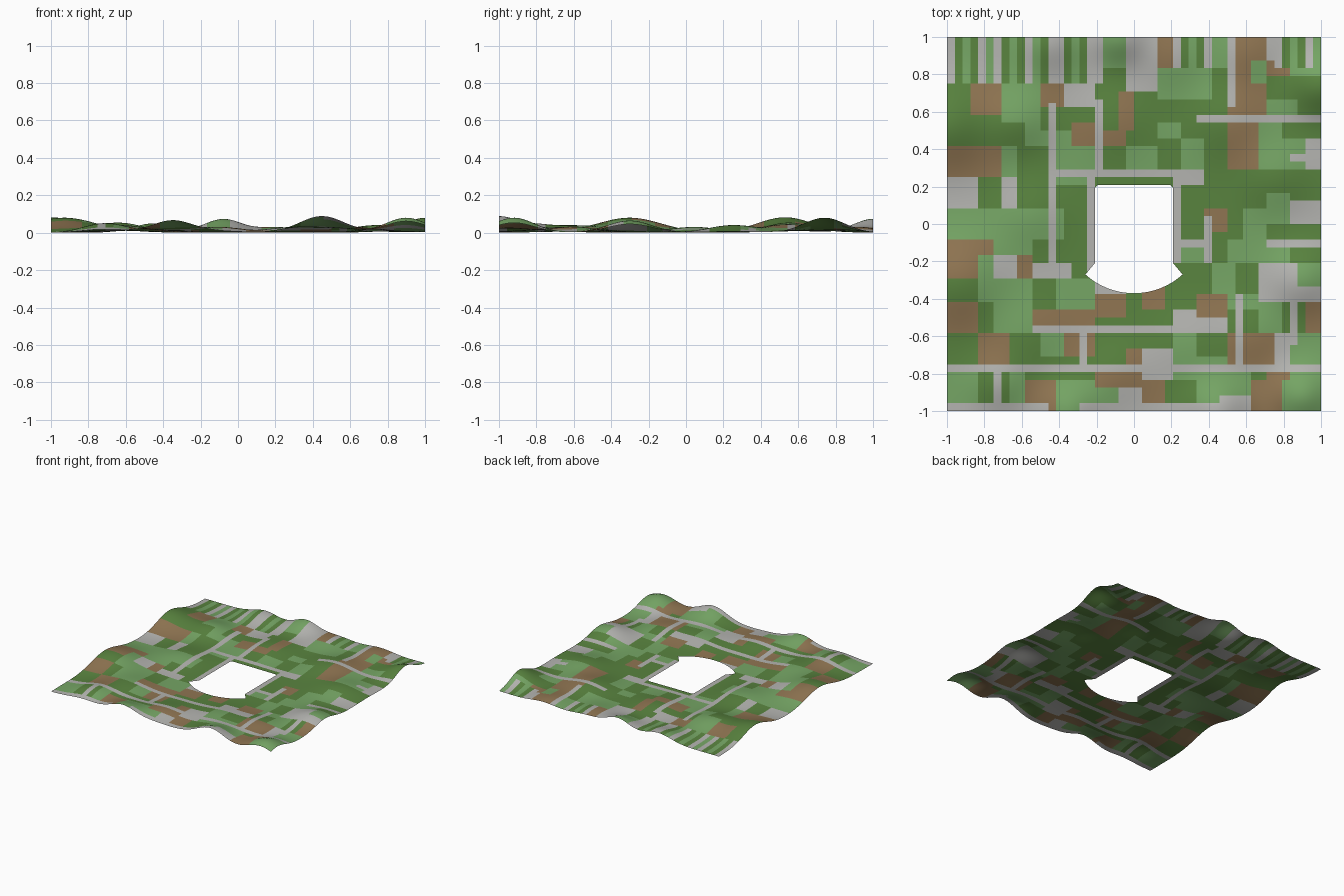
import bpy, bmesh, math, random
from mathutils import Vector

if "Cube" in bpy.data.objects:
    bpy.data.objects.remove(bpy.data.objects["Cube"])

random.seed(7)
N = 96                      # fine cells per side
CELL = 2 / N

# Hills: x, y, height, radius
HILLS = [
    (-1, .53, .082, .15), (-.93, -.3, .08, .17), (-.35, -1, .066, .11),
    (.45, -1, .088, .12), (.9, -.92, .08, .11), (1, .74, .08, .11),
    (-.08, 1, .072, .10), (-.45, .97, .05, .11), (.9, -.3, .065, .12),
    (.2, .9, .03, .12), (-.62, .55, .05, .12), (-.6, -.6, .035, .14),
    (.5, .55, .045, .14), (.75, .25, .04, .13), (-.55, .05, .03, .13),
    (.3, -.65, .03, .14), (-.1, -.8, .03, .12), (.62, -.6, .03, .12),
    (-.72, -.85, .045, .11), (.6, .92, .03, .11), (-.1, .55, .03, .14),
]

# Grey roads: x0, x1, y0, y1
ROADS = [
    (-1, 1, -.79, -.75), (-1, -.46, -1, -.96), (-.29, .58, -1, -.96),
    (-.54, .42, -.585, -.545), (-.29, -.25, -.75, -.585), (.54, .58, -.75, -.38),
    (-.46, -.42, -.2, .65), (-.42, .25, .25, .29), (-.21, -.17, .29, .67),
    (-.21, -.17, .75, 1), (.21, .25, -.2, .29), (.33, 1, .54, .58),
    (.5, .54, .62, 1), (.7, 1, -.125, -.085), (.25, .37, -.125, -.085),
    (.375, .415, -.2, .04), (.83, .87, -.65, -.2), (-.75, -.71, -1, -.79),
    (-.46, -.42, .75, 1), (.83, 1, .33, .37), (-.25, -.21, -.25, .25),
]

DARK, LIGHT, BROWN, GREY = range(4)
COLOURS = [("dark_grass", (.10, .23, .05)), ("light_grass", (.18, .38, .13)),
           ("soil", (.28, .18, .085)), ("paving", (.46, .46, .44))]


def height(x, y):
    return sum(h * math.exp(-((x - a) ** 2 + (y - b) ** 2) / (2 * r * r))
               for a, b, h, r in HILLS)


# Patchwork of fields by recursive splitting
colour = [[DARK] * N for _ in range(N)]


def fill(x0, x1, y0, y1, c):
    for i in range(max(x0, 0), min(x1, N)):
        for j in range(max(y0, 0), min(y1, N)):
            colour[i][j] = c


def split(x0, x1, y0, y1):
    w, d = x1 - x0, y1 - y0
    if max(w, d) <= 8 or (max(w, d) <= 10 and random.random() < .4):
        fill(x0, x1, y0, y1, random.choices(range(4), (36, 32, 20, 12))[0])
    elif w > d or (w == d and random.random() < .5):
        m = x0 + 2 * round(w * random.uniform(.36, .64) / 2)
        split(x0, m, y0, y1)
        split(m, x1, y0, y1)
    else:
        m = y0 + 2 * round(d * random.uniform(.36, .64) / 2)
        split(x0, x1, y0, m)
        split(x0, x1, m, y1)


def index(v):
    return round((v + 1) / CELL)


split(0, N, 0, N)
# Striped plots along the back edge
for a, b in ((-1, -.5), (-.42, -.21), (.21, .46), (.75, 1)):
    for k, i in enumerate(range(index(a), index(b), 2)):
        fill(i, i + 2, index(.75 if a < 0 else .83), N, (GREY, DARK, LIGHT, DARK, GREY, LIGHT)[k % 6])
for x0, x1, y0, y1 in ROADS:
    fill(index(x0), index(x1), index(y0), index(y1), GREY)

# Opening outline: square plot with a flared, rounded front
S = 10 * CELL
R, CY = .388, .018
A = math.asin(.26 / R)
arc = [(R * math.sin(A * t / 8), CY - R * math.cos(A * t / 8)) for t in range(-8, 9)]
outline = [(-S, -S)] + arc + [(S, -S), (S, S - .014), (S - .014, S),
                              (-S + .014, S), (-S, S - .014)]


def inside(x, y):
    hit = False
    for (ax, ay), (bx, by) in zip(outline, outline[1:] + outline[:1]):
        if (ay > y) != (by > y) and x < ax + (y - ay) * (bx - ax) / (by - ay):
            hit = not hit
    return hit


bm = bmesh.new()
bmesh.ops.create_grid(bm, x_segments=N, y_segments=N, size=1)
for (ax, ay), (bx, by) in zip(outline, outline[1:] + outline[:1]):
    e = .03
    near = [f for f in bm.faces
            if min(ax, bx) - e < f.calc_center_median().x < max(ax, bx) + e
            and min(ay, by) - e < f.calc_center_median().y < max(ay, by) + e]
    geom = set(near)
    for f in near:
        geom.update(f.edges)
        geom.update(f.verts)
    bmesh.ops.bisect_plane(bm, geom=list(geom), dist=1e-5, plane_co=Vector((ax, ay, 0)),
                           plane_no=Vector((by - ay, ax - bx, 0)).normalized())
gone = [f for f in bm.faces if inside(*f.calc_center_median().xy)]
bmesh.ops.delete(bm, geom=gone, context='FACES')
bmesh.ops.triangulate(bm, faces=[f for f in bm.faces if len(f.verts) > 4])

# Colour the fields, then raise the hills
for f in bm.faces:
    c = f.calc_center_median()
    i = min(N - 1, int((c.x + 1) / CELL))
    j = min(N - 1, int((c.y + 1) / CELL))
    f.material_index = colour[i][j]
    f.smooth = True
for v in bm.verts:
    v.co.z = height(v.co.x, v.co.y)
low = min(v.co.z for v in bm.verts)
for v in bm.verts:
    v.co.z -= low
bm.normal_update()

mesh = bpy.data.meshes.new("terrain")
bm.to_mesh(mesh)
bm.free()
for name, rgb in COLOURS:
    mat = bpy.data.materials.new(name)
    mat.diffuse_color = (*rgb, 1)
    mat.use_nodes = True
    mat.node_tree.nodes["Principled BSDF"].inputs["Base Color"].default_value = mat.diffuse_color
    mesh.materials.append(mat)
terrain = bpy.data.objects.new("terrain", mesh)
bpy.context.collection.objects.link(terrain)
